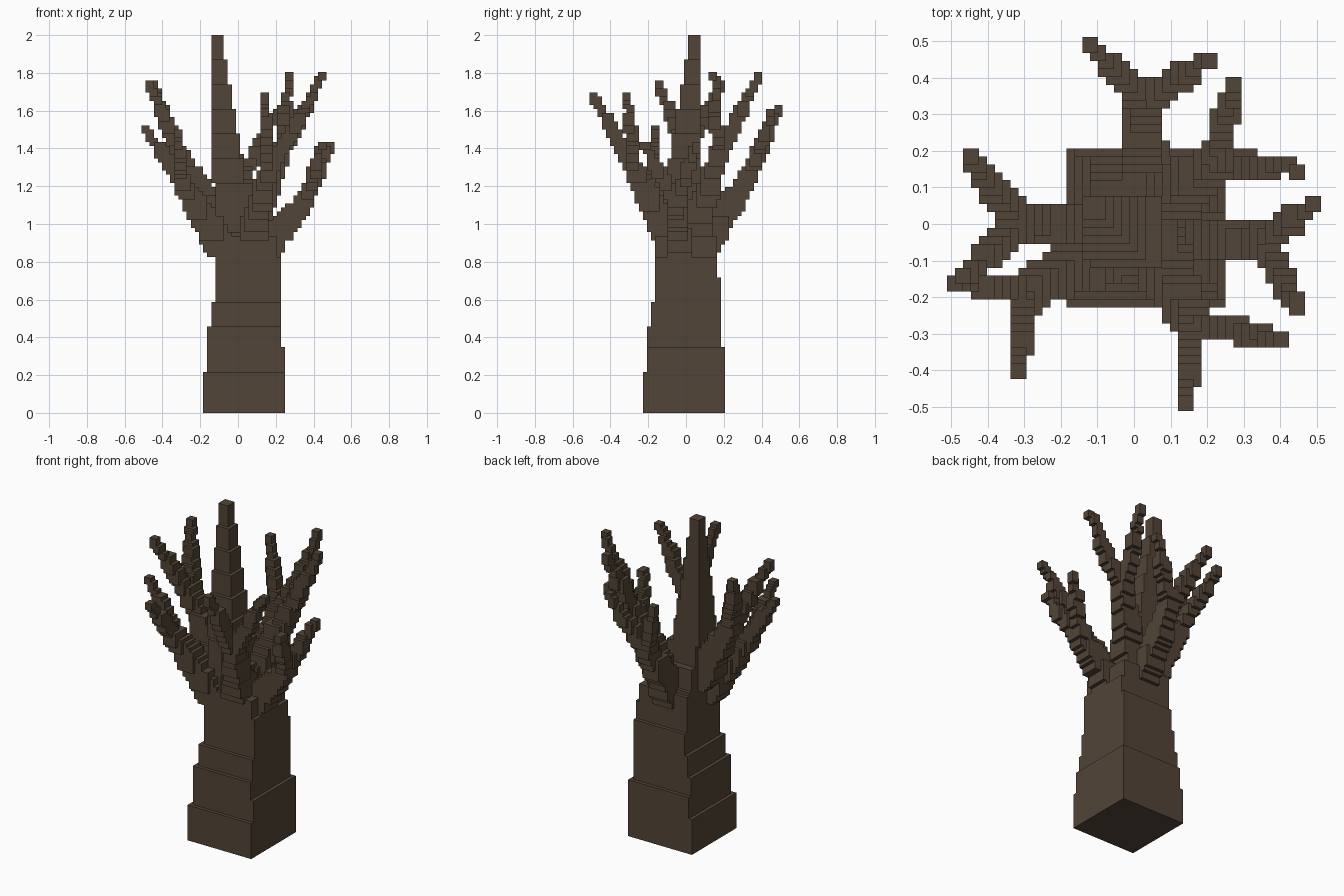
import bpy, bmesh
from mathutils import Vector

if "Cube" in bpy.data.objects:
    bpy.data.objects.remove(bpy.data.objects["Cube"])

V = 2 / 92                     # voxel edge
O = Vector((-23.5 * V, -23.5 * V, 0))

bark = bpy.data.materials.new("bark")
bark.diffuse_color = (0.085, 0.058, 0.038, 1)
bark.use_nodes = True
bark.node_tree.nodes["Principled BSDF"].inputs["Base Color"].default_value = bark.diffuse_color


def box(x0, x1, y0, y1, z0, z1):
    return {(x, y, z) for x in range(x0, x1) for y in range(y0, y1) for z in range(z0, z1)}


def limb(a, b, n0, n1):
    """Stamp shrinking cubes along a straight path, snapped to the voxel grid."""
    a, b = Vector(a), Vector(b)
    steps = int((b - a).length / V) + 1
    cells = set()
    for i in range(steps + 1):
        t = i / steps
        n = round(n0 + (n1 - n0) * t)
        p = (a.lerp(b, t) - O) / V
        x, y, z = (round(c - n / 2) for c in p)
        cells |= box(x, x + n, y, y + n, z, z + n)
    return cells


parts = {}

# trunk: tapering stacked blocks (x0, x1, y0, y1, z0, z1)
trunk = set()
for b in [(15, 35, 13, 33, 0, 10), (16, 35, 14, 33, 10, 16), (16, 34, 14, 32, 16, 21),
          (17, 34, 15, 32, 21, 27), (18, 34, 16, 32, 27, 33), (18, 34, 16, 31, 33, 38),
          (18, 33, 16, 31, 38, 43)]:
    trunk |= box(*b)
parts["trunk"] = trunk

# leader: leaning central shoot, one voxel thinner every six layers
leader = set()
z = 92
for n, x, y in [(3, 17, 24), (4, 17, 23), (5, 17, 22), (6, 17, 21), (7, 17, 20),
                (8, 17, 19), (9, 18, 18), (11, 18, 18), (13, 18, 17)]:
    leader |= box(x, x + n, y, y + n, z - 6, z)
    z -= 6
parts["leader"] = leader

# branches: root, fork, two tips
branches = [
    ((.03, .10, .90), (.03, .335, 1.25), (-.12, .49, 1.61), (.20, .45, 1.58)),
    ((.08, .06, 1.0), (.22, .17, 1.34), (.27, .38, 1.78), (.44, .152, 1.78)),
    ((.12, -.03, .85), (.36, -.05, 1.12), (.49, .055, 1.42), (.44, -.225, 1.42)),
    ((.08, -.10, .95), (.16, -.27, 1.27), (.40, -.31, 1.68), (.14, -.49, 1.68)),
    ((-.10, -.09, .90), (-.29, -.185, 1.2), (-.315, -.40, 1.48), (-.49, -.16, 1.51)),
    ((-.10, .00, 1.0), (-.31, .00, 1.36), (-.45, .185, 1.74), (-.47, -.145, 1.74)),
]
for i, (root, fork, t1, t2) in enumerate(branches, 1):
    parts[f"branch_{i}"] = limb(root, fork, 6, 4) | limb(fork, t1, 3.6, 2) | limb(fork, t2, 3.6, 2)

# mesh only the outer voxel faces of the united tree
solid = set().union(*parts.values())
used = set()
for name, cells in parts.items():
    cells = cells - used
    used |= cells
    bm = bmesh.new()
    cache = {}

    def vert(k):
        if k not in cache:
            cache[k] = bm.verts.new(O + Vector(k) * V)
        return cache[k]

    for c in cells:
        for ax in range(3):
            for s in (0, 1):
                nb = list(c)
                nb[ax] += 2 * s - 1
                if tuple(nb) in solid:
                    continue
                quad = []
                for du, dv in ((0, 0), (1, 0), (1, 1), (0, 1)):
                    k = list(c)
                    k[ax] += s
                    k[(ax + 1) % 3] += du
                    k[(ax + 2) % 3] += dv
                    quad.append(vert(tuple(k)))
                bm.faces.new(quad if s else quad[::-1])
    me = bpy.data.meshes.new(name)
    bm.to_mesh(me)
    bm.free()
    me.materials.append(bark)
    bpy.context.collection.objects.link(bpy.data.objects.new(name, me))
